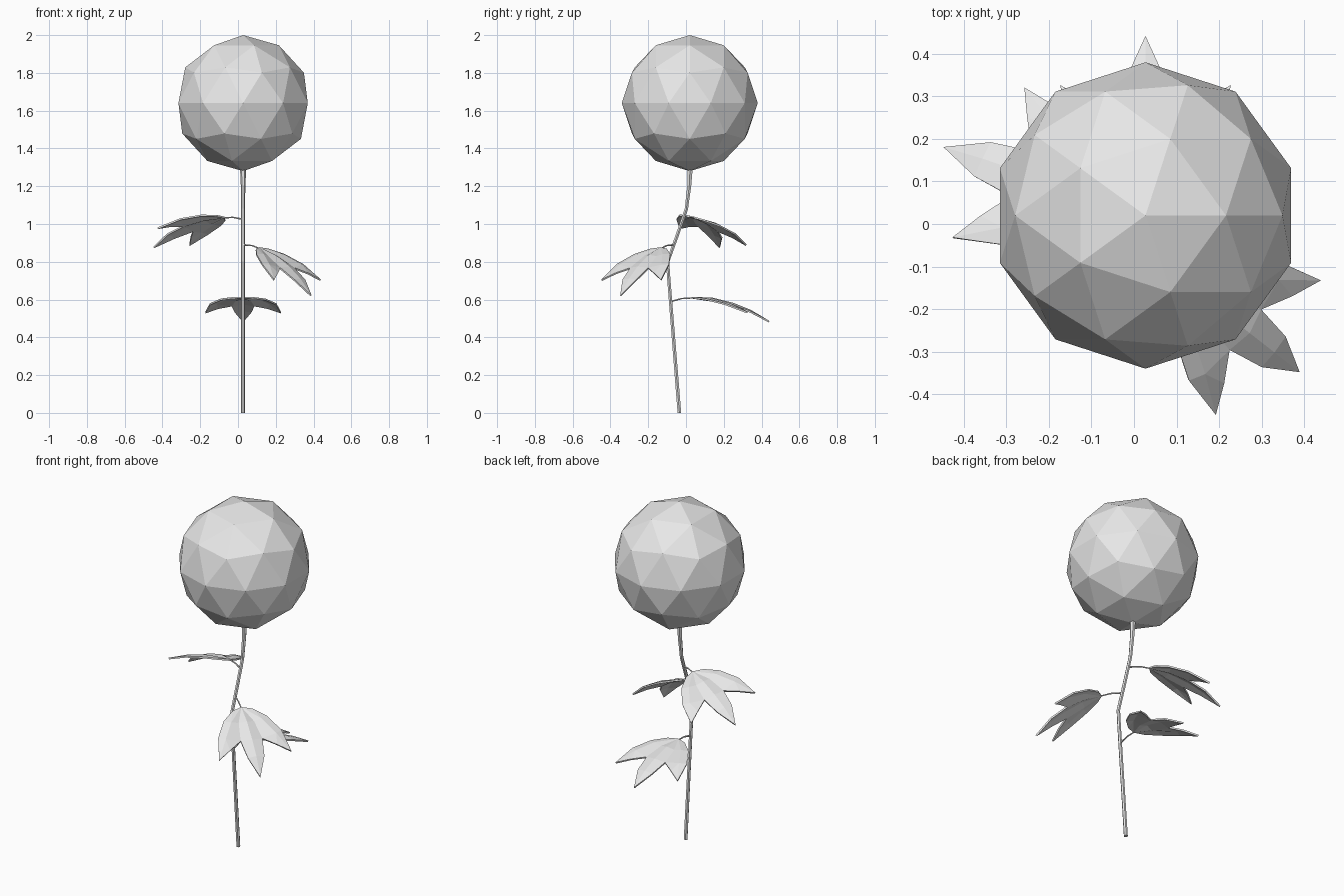
import bpy, bmesh
from math import radians
from mathutils import Matrix, Vector

cube = bpy.data.objects.get("Cube")
if cube:
    bpy.data.objects.remove(cube, do_unlink=True)

grey = bpy.data.materials.new("plain_grey")
grey.use_nodes = True
colour = (0.8, 0.8, 0.8, 1)
grey.diffuse_color = colour
grey.node_tree.nodes["Principled BSDF"].inputs["Base Color"].default_value = colour


def add_object(name, data, matrix=Matrix()):
    obj = bpy.data.objects.new(name, data)
    data.materials.append(grey)
    obj.matrix_world = matrix
    bpy.context.collection.objects.link(obj)
    return obj


def tube(name, points, radii, matrix=Matrix()):
    """Faceted tube along a path."""
    curve = bpy.data.curves.new(name, "CURVE")
    curve.dimensions = "3D"
    curve.bevel_depth = 1
    curve.bevel_resolution = 1
    curve.use_fill_caps = True
    spline = curve.splines.new("POLY")
    spline.points.add(len(points) - 1)
    spline.use_smooth = False
    for p, co, r in zip(spline.points, points, radii):
        p.co = (*co, 1)
        p.radius = r
    return add_object(name, curve, matrix)


# Half a three-lobed leaf: (forward, sideways, crease height)
RIDGE = 0.006
HALF_LEAF = {
    "base": (0.11, 0, 0), "mid1": (0.22, 0, RIDGE), "mid2": (0.33, 0, RIDGE),
    "mid3": (0.42, 0, RIDGE), "tip": (0.52, 0, 0), "edge": (0.42, 0.045, 0),
    "valley": (0.21, 0.042, -RIDGE), "notch": (0.32, 0.06, -RIDGE),
    "vein1": (0.21, 0.085, RIDGE), "vein2": (0.305, 0.14, RIDGE),
    "inner": (0.365, 0.13, 0), "side_tip": (0.405, 0.2, 0),
    "outer1": (0.13, 0.055, 0), "outer2": (0.19, 0.12, 0), "outer3": (0.285, 0.175, 0),
}
LEAF_FACES = [
    "base valley mid1", "mid1 valley notch mid2", "mid2 notch edge mid3", "mid3 edge tip",
    "base vein1 valley", "valley vein1 vein2 notch", "notch vein2 inner",
    "inner vein2 side_tip", "vein2 outer3 side_tip", "vein1 outer2 outer3 vein2",
    "base outer1 vein1", "outer1 outer2 vein1",
]


def leaf(name, origin, yaw, pitch, roll):
    matrix = (Matrix.Translation(origin) @ Matrix.Rotation(radians(yaw), 4, "Z")
              @ Matrix.Rotation(radians(pitch), 4, "Y")
              @ Matrix.Rotation(radians(roll), 4, "X"))
    bm = bmesh.new()
    verts = {}
    for key, (u, v, crease) in HALF_LEAF.items():
        droop = 0.02 - 0.72 * (u - 0.1) ** 2 - 0.3 * v * v
        verts[key] = bm.verts.new((u, v, droop + crease))
    for names in LEAF_FACES:
        face = bm.faces.new([verts[n] for n in names.split()])
        face.normal_update()
        if face.normal.z < 0:
            face.normal_flip()
    mesh = bpy.data.meshes.new(name)
    bm.to_mesh(mesh)
    bm.free()
    obj = add_object(name, mesh, matrix)
    mirror = obj.modifiers.new("mirror", "MIRROR")
    mirror.use_axis = (False, True, False)
    solid = obj.modifiers.new("thickness", "SOLIDIFY")
    solid.thickness = 0.009
    solid.offset = 0
    # Thin stalk from the stem to the blade
    tube(name + "_stalk", [(0, 0, 0), (0.06, 0, 0.016), (0.13, 0, 0.018)],
         [0.005, 0.004, 0.003], matrix)


# Bent stem
X = 0.027
tube("stem",
     [(X, -0.035, 0), (X, -0.092, 0.72), (X, -0.097, 0.8), (X, -0.05, 0.93),
      (X, 0.002, 1.08), (X, 0.017, 1.2), (X, 0.022, 1.31)],
     [0.011, 0.01, 0.01, 0.01, 0.01, 0.012, 0.017])

# Faceted flower head
bm = bmesh.new()
bmesh.ops.create_icosphere(bm, subdivisions=2, radius=0.36,
                           matrix=Matrix.Translation((X, 0.02, 1.64)))
head = bpy.data.meshes.new("flower_head")
bm.to_mesh(head)
bm.free()
add_object("flower_head", head)

# Leaves
leaf("low_leaf", Vector((X, -0.08, 0.59)), 90, 0, 0)
leaf("middle_leaf", Vector((X, -0.065, 0.89)), -38, 19, 0)
leaf("high_leaf", Vector((X, -0.01, 1.025)), 155.5, 5, 13)
